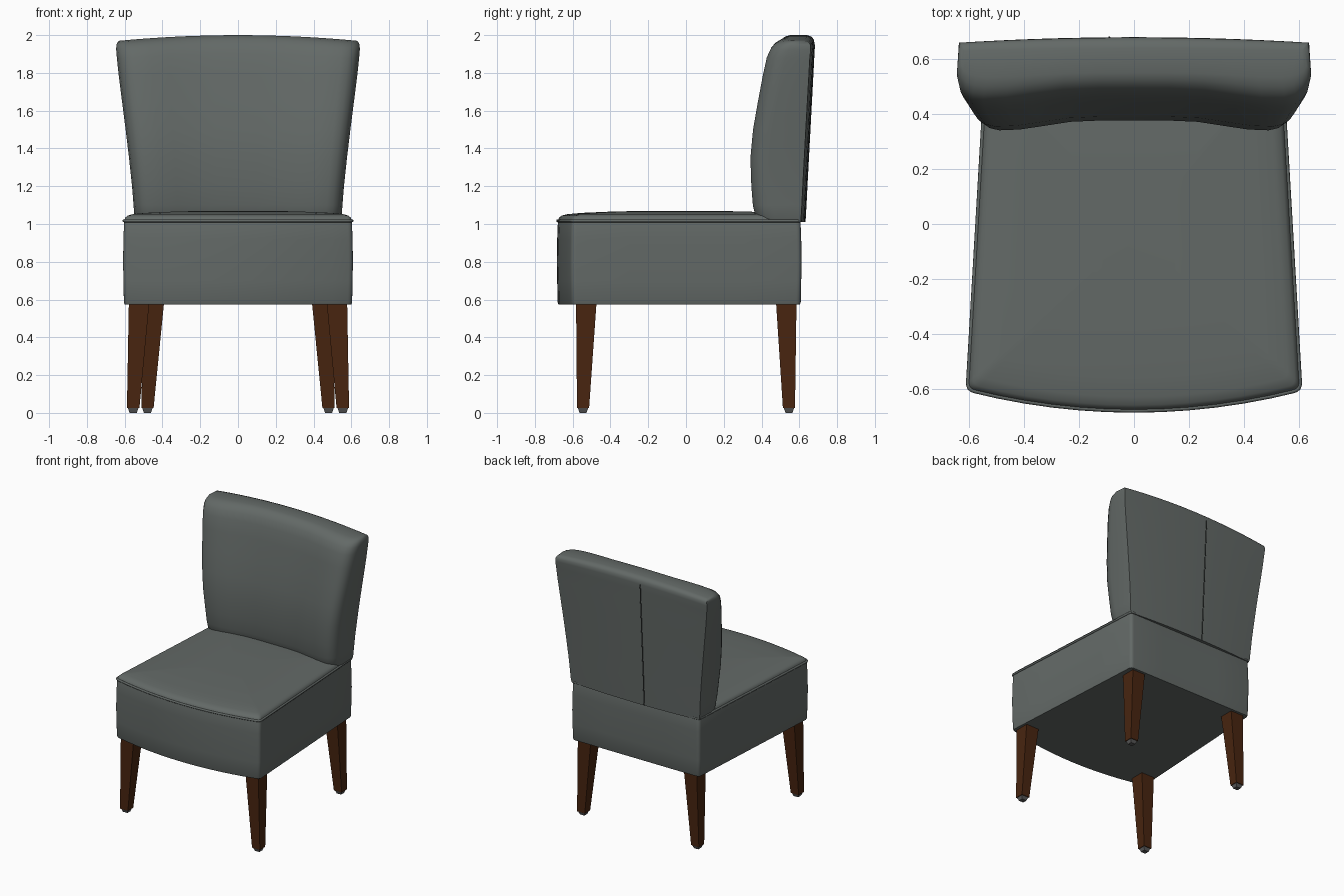
import bpy, bmesh, math
from mathutils import Vector

if "Cube" in bpy.data.objects:
    bpy.data.objects.remove(bpy.data.objects["Cube"])


def material(name, rgb):
    m = bpy.data.materials.new(name)
    m.diffuse_color = (*rgb, 1)
    m.use_nodes = True
    m.node_tree.nodes["Principled BSDF"].inputs["Base Color"].default_value = m.diffuse_color
    return m


FABRIC = material("grey green fabric", (0.125, 0.142, 0.135))
WOOD = material("dark brown wood", (0.065, 0.018, 0.005))
GLIDE = material("grey glide", (0.10, 0.10, 0.10))
THREAD = material("dark seam", (0.035, 0.04, 0.038))


def finish(name, bm, mat, angle=35):
    bmesh.ops.recalc_face_normals(bm, faces=bm.faces)
    me = bpy.data.meshes.new(name)
    bm.to_mesh(me)
    bm.free()
    me.materials.append(mat)
    ob = bpy.data.objects.new(name, me)
    bpy.context.collection.objects.link(ob)
    me.shade_smooth()
    me.set_sharp_from_angle(angle=math.radians(angle))
    return ob


def loft(bm, rings):
    """Join closed rings of points with quads; returns the vertex rings."""
    vr = [[bm.verts.new(p) for p in r] for r in rings]
    for a, b in zip(vr, vr[1:]):
        n = len(a)
        for i in range(n):
            j = (i + 1) % n
            bm.faces.new((a[i], a[j], b[j], b[i]))
    return vr


def tube(name, pts, radius, mat, cyclic):
    cu = bpy.data.curves.new(name, 'CURVE')
    cu.dimensions = '3D'
    cu.bevel_depth = radius
    cu.bevel_resolution = 2
    sp = cu.splines.new('POLY')
    sp.points.add(len(pts) - 1)
    for p, co in zip(sp.points, pts):
        p.co = (*co, 1)
    sp.use_cyclic_u = cyclic
    cu.materials.append(mat)
    ob = bpy.data.objects.new(name, cu)
    bpy.context.collection.objects.link(ob)


# Seat outline: bowed front, tapering sides, small rounded corners
def seat_outline():
    W, WB, YB, R = 0.608, 0.537, 0.61, 0.025

    def front(x):
        return -0.682 + 0.077 * (x / W) ** 2

    def corner(p, a, b):
        p, a, b = Vector(p), Vector(a), Vector(b)
        s = p + (a - p).normalized() * R
        e = p + (b - p).normalized() * R
        return [s * (1 - t) ** 2 + p * 2 * t * (1 - t) + e * t * t
                for t in (0, .25, .5, .75, 1)]

    half = [Vector((x, front(x))) for x in (0, .1, .2, .3, .4, .5)]
    fc, bc = (W, front(W)), (WB, YB)
    half += corner(fc, (0.5, front(0.5)), bc)
    half += [Vector(fc).lerp(Vector(bc), t) for t in (.25, .5, .75)]
    half += corner(bc, fc, (0, YB))
    half += [Vector((x, YB)) for x in (.25, 0)]
    return half + [Vector((-p.x, p.y)) for p in half[-2:0:-1]]


outline = seat_outline()
centre = Vector((0, -0.03))


def seat_ring(s, z):
    return [((p.x - centre.x) * s, (p.y - centre.y) * s + centre.y, z) for p in outline]


# Seat block with a gently crowned top
bm = bmesh.new()
rings = loft(bm, [seat_ring(s, z) for s, z in (
    (.99, .575), (.996, .585), (1, .70), (1.003, .80), (1, .92), (.994, 1.015),
    (.985, 1.033), (.965, 1.044), (.92, 1.052), (.8, 1.059), (.55, 1.066), (.25, 1.07))])
bm.faces.new(rings[0])
bm.faces.new(rings[-1])
finish("seat", bm, FABRIC)
tube("seat_piping", seat_ring(.995, 1.017), .008, FABRIC, True)

# Backrest: cross-sections (z, half width, front y, rear y) stacked upward
SECTIONS = [(1.01, .540, .385, .630), (1.03, .548, .370, .631), (1.10, .553, .354, .635),
            (1.20, .561, .346, .640), (1.35, .577, .341, .648), (1.50, .595, .355, .656),
            (1.65, .613, .380, .664), (1.80, .631, .407, .672), (1.90, .641, .428, .677),
            (1.95, .645, .450, .680), (1.975, .644, .472, .678), (1.992, .638, .500, .665),
            (2.00, .628, .535, .640)]
# Front face across the half width: (fraction of half width, setback from front y)
FRONT = [(0, .036), (.2, .036), (.4, .031), (.58, .015), (.72, .003), (.85, 0),
         (.91, .008), (.955, .026), (.985, .055), (1, .10)]
cols = [(-u, d) for u, d in FRONT[:0:-1]] + FRONT


def back_ring(z, w, yf, yb):
    def height(u):  # top edge drops toward the sides
        return z - 0.03 * u * u * max(0, (z - 1.5) / 0.5)
    depth = min(1, (yb - yf) / 0.25)
    front = [(u * w, yf + d * depth, height(u)) for u, d in cols]
    rear = [(u * w * .988, yb - .022 * u * u * depth, height(u)) for u, d in cols]
    return front + rear[::-1]


bm = bmesh.new()
rings = loft(bm, [back_ring(*s) for s in SECTIONS])
n = len(cols)
for r in (rings[0], rings[-1]):  # bottom and top caps in strips
    for i in range(n - 1):
        bm.faces.new((r[i], r[i + 1], r[2 * n - 2 - i], r[2 * n - 1 - i]))
finish("backrest", bm, FABRIC, 50)

# Rear closing seam, slightly off centre
tube("back_seam", [(-.09, yb - .001, z) for z, w, yf, yb in SECTIONS[:10]], .004, THREAD, False)


# Tapered square legs with small glides
def box_ring(x0, x1, y0, y1, z, inset=0):
    x0, x1, y0, y1 = x0 + inset, x1 - inset, y0 + inset, y1 - inset
    return [(x0, y0, z), (x1, y0, z), (x1, y1, z), (x0, y1, z)]


def solid(name, lower, upper, mat, side):
    bm = bmesh.new()
    r = loft(bm, [[(x * side, y, z) for x, y, z in ring] for ring in (lower, upper)])
    bm.faces.new(r[0])
    bm.faces.new(r[1])
    finish(name, bm, mat)


LEGS = {"front": ((.47, .578, -.582, -.474), (.522, .588, -.577, -.513)),
        "rear": ((.392, .50, .477, .585), (.447, .512, .513, .577))}
for label, (top, foot) in LEGS.items():
    for side, word in ((-1, "left"), (1, "right")):
        solid(f"{label}_leg_{word}", box_ring(*foot, .025), box_ring(*top, .58), WOOD, side)
        solid(f"{label}_glide_{word}", box_ring(*foot, 0, .014), box_ring(*foot, .025, .005),
              GLIDE, side)
